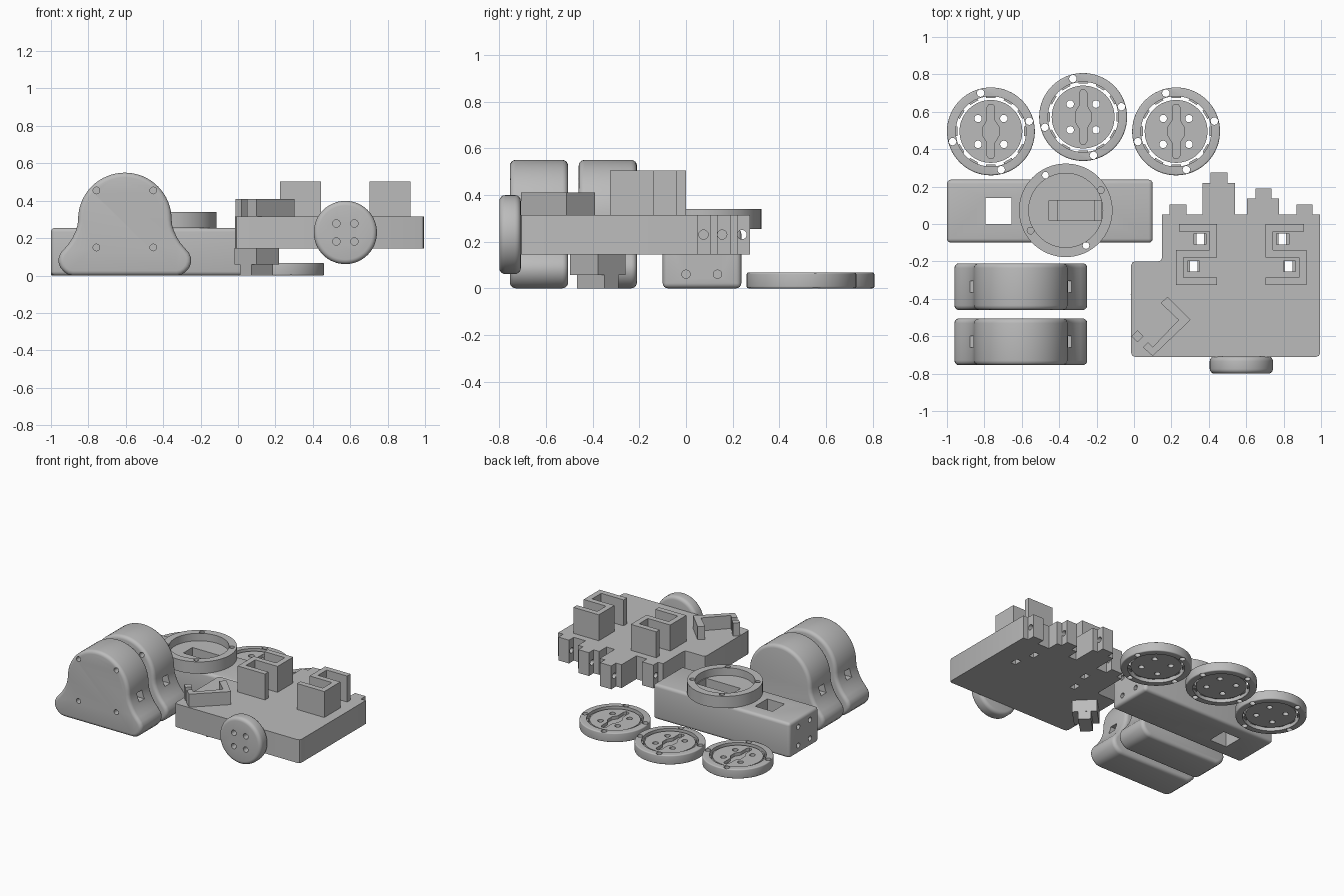
import bpy, bmesh, math
from math import cos, sin, pi, radians

if "Cube" in bpy.data.objects:
    bpy.data.objects.remove(bpy.data.objects["Cube"])

grey = bpy.data.materials.new("plain grey")
grey.use_nodes = True
GREY = (0.5, 0.5, 0.5, 1)
grey.diffuse_color = GREY
grey.node_tree.nodes["Principled BSDF"].inputs["Base Color"].default_value = GREY


# --- outline helpers ---
def circle(cx, cy, r, n=24):
    return [(cx + r * cos(2 * pi * i / n), cy + r * sin(2 * pi * i / n)) for i in range(n)]


def rect(x0, x1, y0, y1):
    return [(x0, y0), (x1, y0), (x1, y1), (x0, y1)]


def turned(cx, cy, length, width, degrees):
    c, s = cos(radians(degrees)), sin(radians(degrees))
    return [(cx + x * c - y * s, cy + x * s + y * c)
            for x, y in rect(-length / 2, length / 2, -width / 2, width / 2)]


# --- solid helpers ---
def add_prism(bm, pts, lo, hi, axis="Z"):
    place = {"Z": lambda a, b, h: (a, b, h),
             "Y": lambda a, b, h: (a, h, b),
             "X": lambda a, b, h: (h, a, b)}[axis]
    low = [bm.verts.new(place(a, b, lo)) for a, b in pts]
    high = [bm.verts.new(place(a, b, hi)) for a, b in pts]
    n = len(pts)
    faces = [bm.faces.new(low), bm.faces.new(high)]
    for i in range(n):
        j = (i + 1) % n
        faces.append(bm.faces.new((low[i], low[j], high[j], high[i])))
    bmesh.ops.recalc_face_normals(bm, faces=faces)


def make(name, prisms):
    bm = bmesh.new()
    for p in prisms:
        add_prism(bm, *p)
    mesh = bpy.data.meshes.new(name)
    bm.to_mesh(mesh)
    bm.free()
    mesh.materials.append(grey)
    obj = bpy.data.objects.new(name, mesh)
    bpy.context.collection.objects.link(obj)
    return obj


def apply(obj, mod):
    bpy.ops.object.select_all(action="DESELECT")
    obj.select_set(True)
    bpy.context.view_layer.objects.active = obj
    bpy.ops.object.modifier_apply(modifier=mod.name)


def part(name, prisms, bevel=0, limit=50, cuts=()):
    obj = make(name, prisms)
    if bevel:
        mod = obj.modifiers.new("Round", "BEVEL")
        mod.width, mod.segments = bevel, 4
        mod.limit_method, mod.angle_limit = "ANGLE", radians(limit)
        apply(obj, mod)
    for group in cuts:
        cutter = make("cutter", group)
        mod = obj.modifiers.new("Cut", "BOOLEAN")
        mod.operation, mod.solver, mod.object = "DIFFERENCE", "EXACT", cutter
        apply(obj, mod)
        bpy.data.objects.remove(cutter)
    bpy.ops.object.select_all(action="DESELECT")
    obj.select_set(True)
    bpy.context.view_layer.objects.active = obj
    bpy.ops.object.shade_smooth_by_angle(angle=radians(30))
    return obj


# --- bell-shaped housings ---
BX = -0.605
arch = [(0.25 * cos(pi * i / 32), 0.3 + 0.25 * sin(pi * i / 32)) for i in range(17)]
flank = [(0.28, 0), (0.305, 0.006), (0.325, 0.02), (0.345, 0.043), (0.355, 0.073), (0.353, 0.098),
         (0.342, 0.122), (0.32, 0.147), (0.297, 0.174), (0.278, 0.205), (0.262, 0.24), (0.253, 0.27)]
half = flank + arch
bell = [(BX + x, z) for x, z in half] + [(BX - x, z) for x, z in reversed(half[:-1])]
for name, y in (("front_housing", -0.755), ("rear_housing", -0.46)):
    screws = [(circle(BX + dx, z, 0.018, 16), y - 0.05, y + 0.1, "Y")
              for dx in (-0.152, 0.152) for z in (0.15, 0.455)]
    pockets = [(rect(y + 0.095, y + 0.155, 0.22, 0.28), BX + s * 0.2, BX + s * 0.4, "X")
               for s in (-1, 1)]
    part(name, [(bell, y, y + 0.25, "Y")], 0.025, 60, [screws + pockets])

# --- long box with a window, end screw holes and a stepped slot ---
RX, RY = -0.365, 0.073
end_holes = [(circle(y, z, 0.018, 16), lo, lo + 0.12, "X")
             for y in (0, 0.135) for z in (0.06, 0.195) for lo in (-1.06, 0.04)]
slot_wide = (rect(-0.455, -0.175, 0.02, 0.125), 0.21, 0.5)
slot_deep = (rect(-0.41, -0.215, 0.02, 0.125), 0.06, 0.5)
window = (rect(-0.795, -0.655, 0, 0.14), -0.1, 0.5)
part("long_box", [(rect(-1, 0.1, -0.1, 0.237), 0, 0.255)], 0.022, 50,
     [end_holes + [window], [slot_wide], [slot_deep]])

# --- round flange on the box ---
flange_holes = [(circle(RX + 0.217 * cos(radians(a)), RY + 0.217 * sin(radians(a)), 0.018, 16),
                 0.2, 0.4) for a in (30, 120, 210, 300)]
part("flange", [(circle(RX, RY, 0.25, 64), 0.254, 0.34)], 0, 50,
     [[(circle(RX, RY, 0.198, 64), 0.285, 0.4)] + flange_holes, [slot_wide]])

# --- three wheel covers: rim, ring of tabs and slotted hub ---
side = [(0.02, -0.13), (0.02, -0.06), (0.042, -0.025), (0.042, 0.025), (0.02, 0.06), (0.02, 0.13)]
key = side + [(0.01, 0.145)] + [(-0.01, 0.145)] + [(-x, y) for x, y in reversed(side)]
key += [(-0.01, -0.145), (0.01, -0.145)]
covers = {"left_cover": (0.225, 0.495), "middle_cover": (-0.272, 0.572), "right_cover": (-0.765, 0.495)}
for name, (cx, cy) in covers.items():
    notches = [(circle(cx + 0.212 * cos(radians(a)), cy + 0.212 * sin(radians(a)), 0.02, 16), -0.1, 0.2)
               for a in (15, 105, 195, 285)]
    part(name + "_rim", [(circle(cx, cy, 0.235, 64), 0, 0.068)], 0.008, 50,
         [[(circle(cx, cy, 0.188, 64), -0.1, 0.2)], notches])
    hub_holes = [(circle(cx + dx, cy + dy, 0.02, 16), -0.1, 0.2)
                 for dx in (-0.069, 0.069) for dy in (-0.069, 0.069)]
    slot = ([(cx + x, cy + y) for x, y in key], 0.035, 0.2)
    part(name + "_hub", [(circle(cx, cy, 0.168, 64), 0.015, 0.058)], 0, 50, [hub_holes + [slot]])
    tabs = [(turned(cx + 0.186 * cos(a), cy + 0.186 * sin(a), 0.016, 0.05, math.degrees(a)), 0.025, 0.045)
            for a in [2 * pi * i / 12 for i in range(12)]]
    part(name + "_tabs", tabs)

# --- chassis plate with hinge teeth along the back ---
MID = 0.574
left, right, front, shoulder, back = -0.015, 0.995, -0.71, -0.2, 0.05
plate = [(left + 0.02, front), (right - 0.02, front), (right - 0.006, front + 0.006),
         (right, front + 0.02), (right, back)]
for x0, x1, y in ((0.87, 0.955, 0.105), (0.605, 0.775, 0.135), (0.365, 0.54, 0.22), (0.19, 0.28, 0.105)):
    plate += [(x1, back), (x1, y)]
    if x1 - x0 > 0.1:
        plate += [(x1 - 0.04, y), (x1 - 0.04, y + 0.055), (x0 + 0.045, y + 0.055), (x0 + 0.045, y)]
    plate += [(x0, y), (x0, back)]
plate += [(0.15, back), (0.15, shoulder + 0.02), (0.144, shoulder + 0.006), (0.13, shoulder),
          (left + 0.02, shoulder), (left + 0.006, shoulder - 0.006), (left, shoulder - 0.02),
          (left, front + 0.02), (left + 0.006, front + 0.006)]
pins = [(circle(y, 0.23, 0.02, 16), x0, x1, "X") for y, x0, x1 in
        ((0.075, 0.17, 0.3), (0.24, 0.39, 0.52), (0.155, 0.62, 0.76), (0.075, 0.85, 0.97))]


def both(x0, x1, y0, y1):
    return [rect(x0, x1, y0, y1), rect(2 * MID - x1, 2 * MID - x0, y0, y1)]


sockets, throughs = [], []
for x, y in ((0.32, -0.11), (0.285, -0.255)):
    sockets += [(r, 0.2, 0.5) for r in both(x, x + 0.065, y, y + 0.058)]
    throughs += [(r, 0.1, 0.5) for r in both(x + 0.015, x + 0.055, y, y + 0.058)]
part("chassis", [(plate, 0.145, 0.315)], 0, 50, [pins, sockets, throughs])

# --- pair of mirrored S-shaped clips ---
clip = [(0.445, -0.325), (0.445, -0.285), (0.265, -0.285), (0.265, -0.18), (0.445, -0.18), (0.445, 0),
        (0.24, 0), (0.24, -0.04), (0.405, -0.04), (0.405, -0.14), (0.225, -0.14), (0.225, -0.325)]
part("right_clip", [(clip, 0.314, 0.504)])
part("left_clip", [([(2 * MID - x, y) for x, y in clip], 0.314, 0.504)])

# --- angled hook, post and the peg below the plate ---
hook = [(0.18, -0.39), (0.302, -0.513), (0.1, -0.706), (0.048, -0.66), (0.075, -0.633),
        (0.1, -0.658), (0.238, -0.513), (0.142, -0.422)]
part("corner_hook", [(hook, 0.314, 0.41)])
part("corner_post", [(turned(0.018, -0.6, 0.046, 0.046, 45), 0.314, 0.41)])
part("peg_block", [(turned(0.1, -0.378, 0.167, 0.167, 45), 0.058, 0.146)])
part("peg_foot", [(turned(0.1, -0.378, 0.165, 0.085, 45), 0, 0.059)])

# --- front wheel ---
wheel_holes = [(circle(MID + dx, 0.23 + dz, 0.02, 16), -0.9, -0.745, "Y")
               for dx in (-0.048, 0.048) for dz in (-0.048, 0.048)]
part("front_wheel", [(circle(MID, 0.23, 0.169, 64), -0.8, -0.708, "Y")], 0.025, 50, [wheel_holes])
